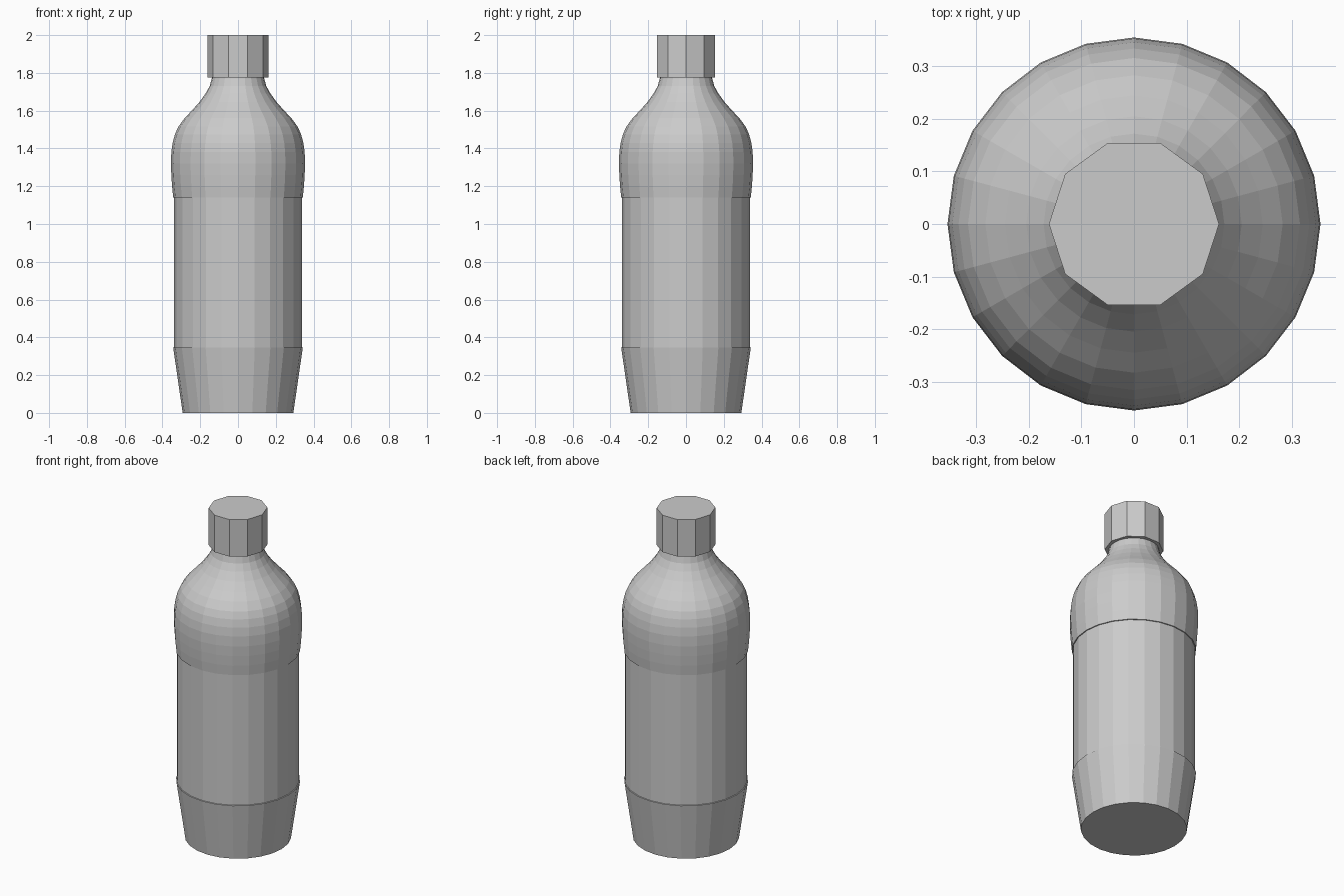
import bpy, bmesh
from math import cos, sin, tau

cube = bpy.data.objects.get("Cube")
if cube:
    bpy.data.objects.remove(cube, do_unlink=True)

grey = bpy.data.materials.new("plain grey")
grey.use_nodes = True
GREY = (0.6, 0.6, 0.6, 1)
grey.diffuse_color = GREY
grey.node_tree.nodes["Principled BSDF"].inputs["Base Color"].default_value = GREY


def lathe(name, profile, sides):
    """Revolve (radius, height) pairs, bottom to top, and cap both ends."""
    bm = bmesh.new()
    rings = [[bm.verts.new((r * cos(tau * i / sides), r * sin(tau * i / sides), z))
              for i in range(sides)] for r, z in profile]
    for low, high in zip(rings, rings[1:]):
        for i in range(sides):
            j = (i + 1) % sides
            bm.faces.new((low[i], low[j], high[j], high[i]))
    bm.faces.new(rings[0][::-1])
    bm.faces.new(rings[-1])
    mesh = bpy.data.meshes.new(name)
    bm.to_mesh(mesh)
    bm.free()
    mesh.materials.append(grey)
    obj = bpy.data.objects.new(name, mesh)
    bpy.context.collection.objects.link(obj)
    return obj


# Bottle: tapered foot, slightly recessed label band, bulging shoulder, neck
foot = [(0.293, 0), (0.343, 0.345)]
band = [(0.338, 0.346), (0.338, 1.139)]
shoulder = [(0.343, 1.14), (0.349, 1.2), (0.353, 1.26), (0.355, 1.32),
            (0.353, 1.38), (0.346, 1.43), (0.334, 1.475), (0.316, 1.515),
            (0.283, 1.56), (0.245, 1.6), (0.205, 1.645), (0.172, 1.69),
            (0.15, 1.73), (0.139, 1.77), (0.137, 1.8)]
lathe("bottle_body", foot + band + shoulder, 24)

# Ten-sided screw cap
lathe("cap", [(0.162, 1.775), (0.162, 2.0)], 10)
